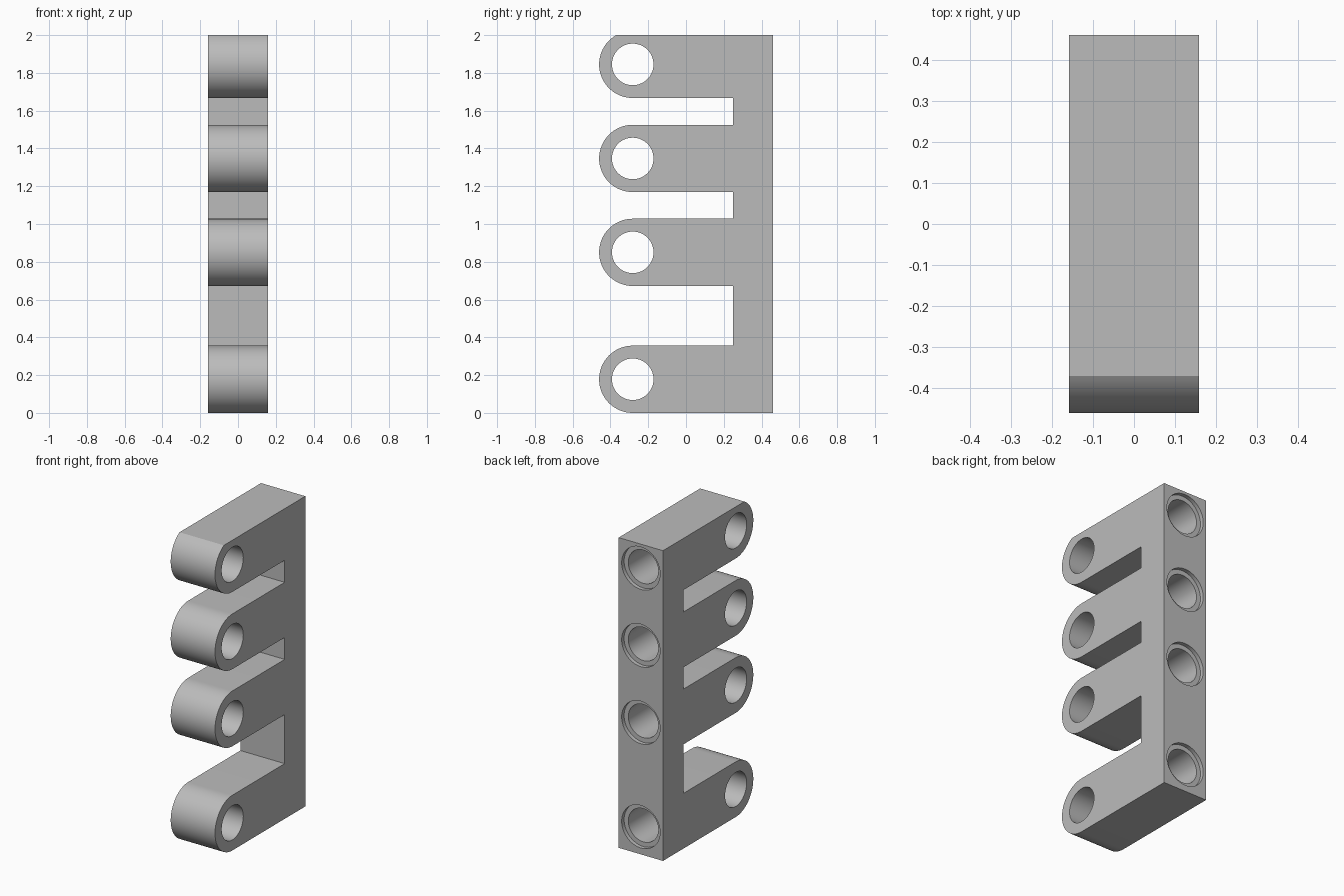
import bpy, bmesh, math
from mathutils import Matrix

cube = bpy.data.objects.get("Cube")
if cube:
    bpy.data.objects.remove(cube, do_unlink=True)

HALF_W, BACK, SPINE, HEIGHT = 0.158, 0.46, 0.25, 2.0
ARM_R, EYE_Y = 0.178, -0.282
EYE_R, BORE_R, RIM_R = 0.11, 0.107, 0.137
ARM_Z = (ARM_R, 0.85, 1.347, 1.845)

grey = bpy.data.materials.new("Plain grey")
grey.use_nodes = True
colour = (0.5, 0.5, 0.5, 1)
grey.diffuse_color = colour
grey.node_tree.nodes["Principled BSDF"].inputs["Base Color"].default_value = colour


def to_object(bm, name):
    bmesh.ops.recalc_face_normals(bm, faces=bm.faces)
    mesh = bpy.data.meshes.new(name)
    bm.to_mesh(mesh)
    bm.free()
    mesh.materials.append(grey)
    obj = bpy.data.objects.new(name, mesh)
    bpy.context.collection.objects.link(obj)
    return obj


def cylinder(bm, radius, depth, axis, centre):
    turn = Matrix.Rotation(math.pi / 2, 4, "Y" if axis == "X" else "X")
    bmesh.ops.create_cone(bm, cap_ends=True, segments=64, radius1=radius,
                          radius2=radius, depth=depth,
                          matrix=Matrix.Translation(centre) @ turn)


def cutter(name, build):
    bm = bmesh.new()
    for z in ARM_Z:
        build(bm, z)
    obj = to_object(bm, name)
    obj.hide_render = True
    obj.hide_set(True)
    return obj


# Comb outline: a spine with round-ended arms, the top arm trimmed flat
outline = [(BACK, HEIGHT), (BACK, 0)]
for i, z in enumerate(ARM_Z):
    if i > 0:
        outline.append((SPINE, z - ARM_R))
    rise = min(ARM_R, HEIGHT - z)
    end = math.pi / 2 + math.asin(rise / ARM_R)
    for k in range(33):
        a = end * k / 32
        outline.append((EYE_Y - ARM_R * math.sin(a), z - ARM_R * math.cos(a)))
    if i < len(ARM_Z) - 1:
        outline.append((SPINE, z + ARM_R))

bm = bmesh.new()
face = bm.faces.new([bm.verts.new((-HALF_W, y, z)) for y, z in outline])
side = bmesh.ops.extrude_face_region(bm, geom=[face])["geom"]
bmesh.ops.translate(bm, vec=(2 * HALF_W, 0, 0),
                    verts=[v for v in side if isinstance(v, bmesh.types.BMVert)])
comb = to_object(bm, "comb_bracket")

# Cross holes, blind back bores and their shallow counterbores
cutters = [
    cutter("eye_cutter", lambda b, z: cylinder(b, EYE_R, 1, "X", (0, EYE_Y, z))),
    cutter("bore_cutter", lambda b, z: cylinder(b, BORE_R, 1, "Y", (0, 0.5, z))),
    cutter("rim_cutter", lambda b, z: cylinder(b, RIM_R, 0.2, "Y", (0, BACK + 0.075, z))),
]
for tool in cutters:
    cut = comb.modifiers.new(tool.name, "BOOLEAN")
    cut.operation = "DIFFERENCE"
    cut.solver = "EXACT"
    cut.object = tool

# Bake the cuts, then smooth only the round faces
bpy.context.view_layer.objects.active = comb
comb.select_set(True)
for mod in list(comb.modifiers):
    bpy.ops.object.modifier_apply(modifier=mod.name)
for tool in cutters:
    bpy.data.objects.remove(tool, do_unlink=True)
bpy.ops.object.shade_smooth_by_angle(angle=math.radians(30))
